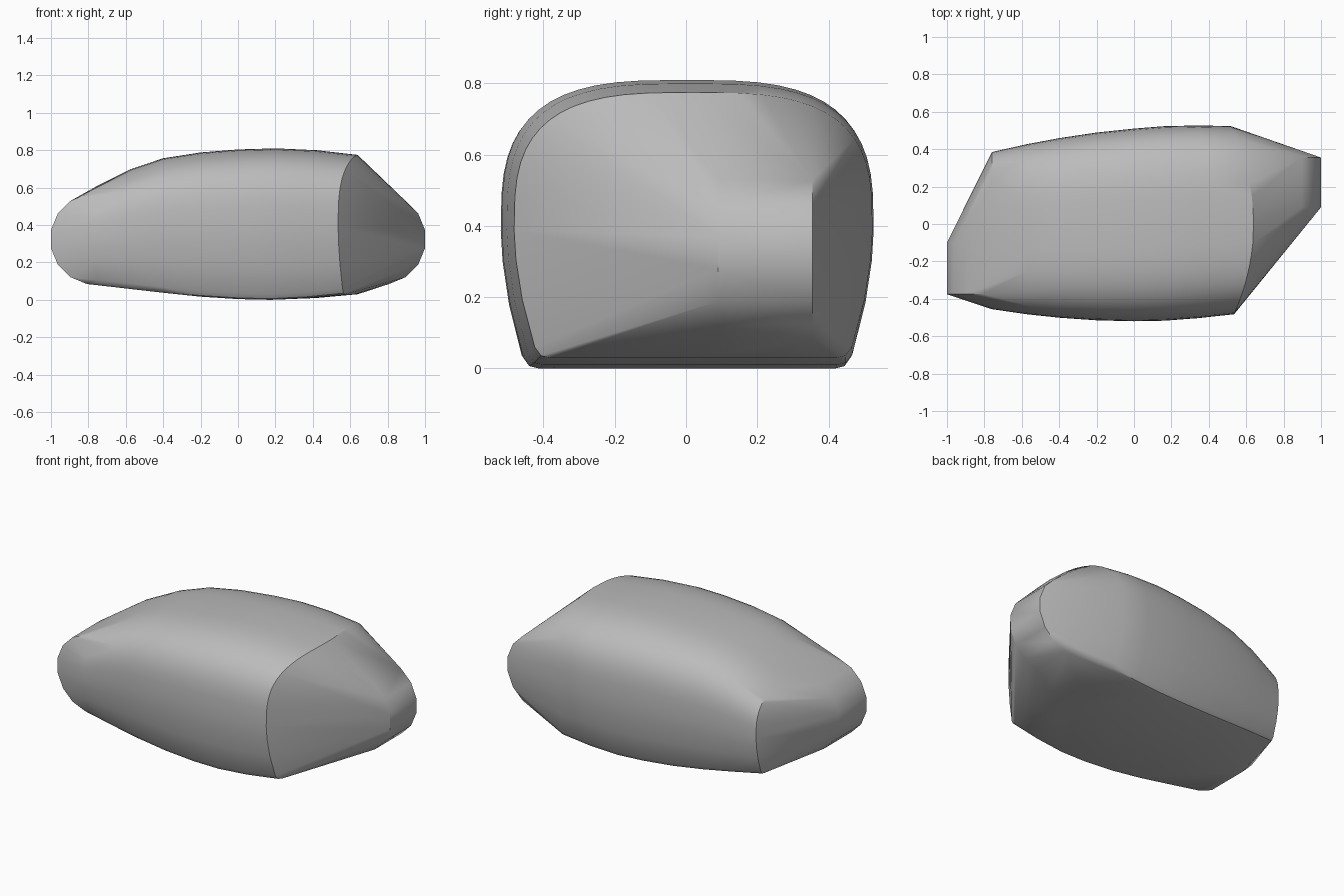
import bpy
import bmesh
from math import cos, sin, pi, radians

cube = bpy.data.objects.get("Cube")
if cube:
    bpy.data.objects.remove(cube, do_unlink=True)

# Single grey material
grey = bpy.data.materials.new("plain grey")
grey.use_nodes = True
colour = (0.5, 0.5, 0.5, 1)
grey.diffuse_color = colour
grey.node_tree.nodes["Principled BSDF"].inputs["Base Color"].default_value = colour


def half_profile():
    """Unit cross-section: flat base, narrow lower flank, rounded shoulder."""
    pts = [(0, 0), (0.4, 0), (0.8, 0), (0.85, 0.008), (0.885, 0.04),
           (0.955, 0.22), (0.99, 0.37)]
    steps = 14
    for i in range(steps + 1):
        a = pi / 2 * i / steps
        pts.append((max(cos(a), 0) ** 0.64, 0.48 + 0.52 * sin(a) ** 0.64))
    return pts


def body_section(x, half_width, bottom, top):
    """Cross-section of the barrel; the +x end bows outward."""
    centre = -0.005 + 0.04 * x
    bow = 0.45 * max(x, 0) / 0.64
    for u, v in half_profile():
        for side in (-1, 1):
            y = centre + side * u * half_width
            yield (x - bow * y * y, y, bottom + v * (top - bottom))


def end_roller(x, y0, y1, radius=0.245, z=0.325, sides=16):
    """Short cylinder lying along y, used as a rounded nose."""
    for y in (y0, y1):
        for i in range(sides):
            a = 2 * pi * (i + 0.5) / sides
            yield (x + radius * cos(a), y, z + radius * sin(a))


# x, half width, bottom, top
sections = [
    (-0.76, 0.42, 0.085, 0.605),
    (-0.57, 0.455, 0.06, 0.70),
    (-0.40, 0.48, 0.038, 0.757),
    (-0.20, 0.502, 0.017, 0.788),
    (0.0, 0.515, 0.004, 0.804),
    (0.20, 0.52, 0.0, 0.81),
    (0.42, 0.515, 0.01, 0.80),
    (0.64, 0.503, 0.03, 0.775),
]

# Shell stretched tightly over the barrel and both offset noses
points = [p for s in sections for p in body_section(*s)]
points += end_roller(0.76, 0.09, 0.355)
points += end_roller(-0.76, -0.375, -0.10)

bm = bmesh.new()
for p in points:
    bm.verts.new(p)
bmesh.ops.remove_doubles(bm, verts=bm.verts, dist=0.0005)
bmesh.ops.convex_hull(bm, input=bm.verts)
loose = [v for v in bm.verts if not v.link_faces]
bmesh.ops.delete(bm, geom=loose, context='VERTS')
bmesh.ops.dissolve_limit(bm, angle_limit=radians(0.5), verts=bm.verts, edges=bm.edges)
bmesh.ops.recalc_face_normals(bm, faces=bm.faces)

mesh = bpy.data.meshes.new("hull_shell")
bm.to_mesh(mesh)
bm.free()
mesh.materials.append(grey)
shell = bpy.data.objects.new("hull_shell", mesh)
bpy.context.collection.objects.link(shell)

bpy.ops.object.select_all(action='DESELECT')
shell.select_set(True)
bpy.context.view_layer.objects.active = shell
bpy.ops.object.shade_smooth_by_angle(angle=radians(30))
